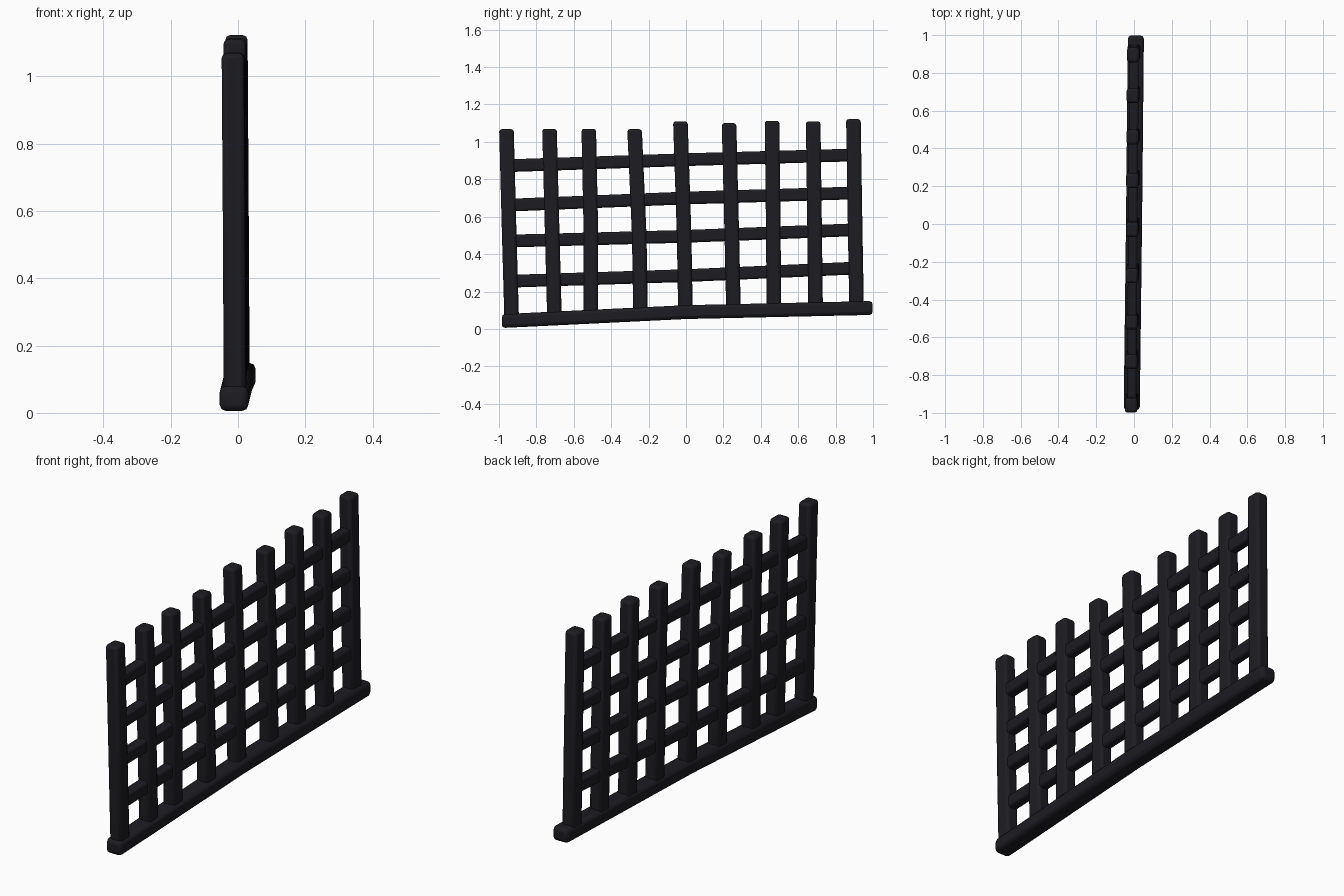
import bpy, bmesh
from mathutils import Vector

if "Cube" in bpy.data.objects:
    bpy.data.objects.remove(bpy.data.objects["Cube"])

iron = bpy.data.materials.new("dark_iron")
iron.diffuse_color = (0.012, 0.012, 0.016, 1)
iron.use_nodes = True
iron.node_tree.nodes["Principled BSDF"].inputs["Base Color"].default_value = iron.diffuse_color


def bar(name, path, side, width, depth, bevel=0.014):
    """Slightly bent square bar through path; depth runs along x, width along side."""
    bm = bmesh.new()
    rings = []
    for p in path:
        ring = []
        for a, b in ((-1, -1), (1, -1), (1, 1), (-1, 1)):
            ring.append(bm.verts.new(Vector(p) + Vector((a * depth / 2, 0, 0)) + Vector(side) * b * width / 2))
        rings.append(ring)
    for r, s in zip(rings, rings[1:]):
        for i in range(4):
            j = (i + 1) % 4
            bm.faces.new((r[i], r[j], s[j], s[i]))
    bm.faces.new(rings[0][::-1])
    bm.faces.new(rings[-1])
    bmesh.ops.recalc_face_normals(bm, faces=bm.faces)
    me = bpy.data.meshes.new(name)
    bm.to_mesh(me)
    bm.free()
    me.materials.append(iron)
    ob = bpy.data.objects.new(name, me)
    bpy.context.collection.objects.link(ob)
    m = ob.modifiers.new("soft_edges", 'BEVEL')
    m.width = bevel
    m.segments = 2
    m.limit_method = 'ANGLE'
    bpy.ops.object.select_all(action='DESELECT')
    ob.select_set(True)
    bpy.context.view_layer.objects.active = ob
    bpy.ops.object.shade_smooth_by_angle()
    return ob


# Upright posts: y at top, middle and bottom, then z of bottom and top
posts = [
    (-0.960, -0.945, -0.932, 0.05, 1.068),
    (-0.730, -0.715, -0.703, 0.05, 1.070),
    (-0.520, -0.508, -0.510, 0.06, 1.070),
    (-0.275, -0.250, -0.243, 0.07, 1.068),
    (-0.030, -0.010, -0.003, 0.09, 1.110),
    (0.230, 0.245, 0.254, 0.09, 1.100),
    (0.460, 0.467, 0.470, 0.09, 1.113),
    (0.680, 0.688, 0.693, 0.10, 1.110),
    (0.895, 0.905, 0.912, 0.11, 1.122),
]
for i, (yt, ym, yb, z0, z1) in enumerate(posts):
    x = -0.006 + 0.006 * yb
    bar(f"post_{i + 1}", [(x + 0.002, yb, z0), (x, ym, 0.5), (x - 0.004, yt, z1)],
        (0, 1, 0), 0.078, 0.066)

# Horizontal rails: z at left, middle and right
rails = [(0.255, 0.285, 0.325), (0.470, 0.495, 0.530),
         (0.662, 0.700, 0.727), (0.873, 0.905, 0.930)]
for i, (a, b, c) in enumerate(rails):
    bar(f"rail_{i + 1}", [(-0.012, -0.94, a), (-0.006, 0, b), (0, 0.90, c)],
        (0, 0, 1), 0.068, 0.05, 0.012)

# Heavier bottom beam, sloping up toward the back
bar("bottom_beam", [(-0.012, -0.985, 0.042), (0, 0, 0.09), (0.010, 0.998, 0.112)],
    (0, 0, 1), 0.074, 0.085, 0.018)
